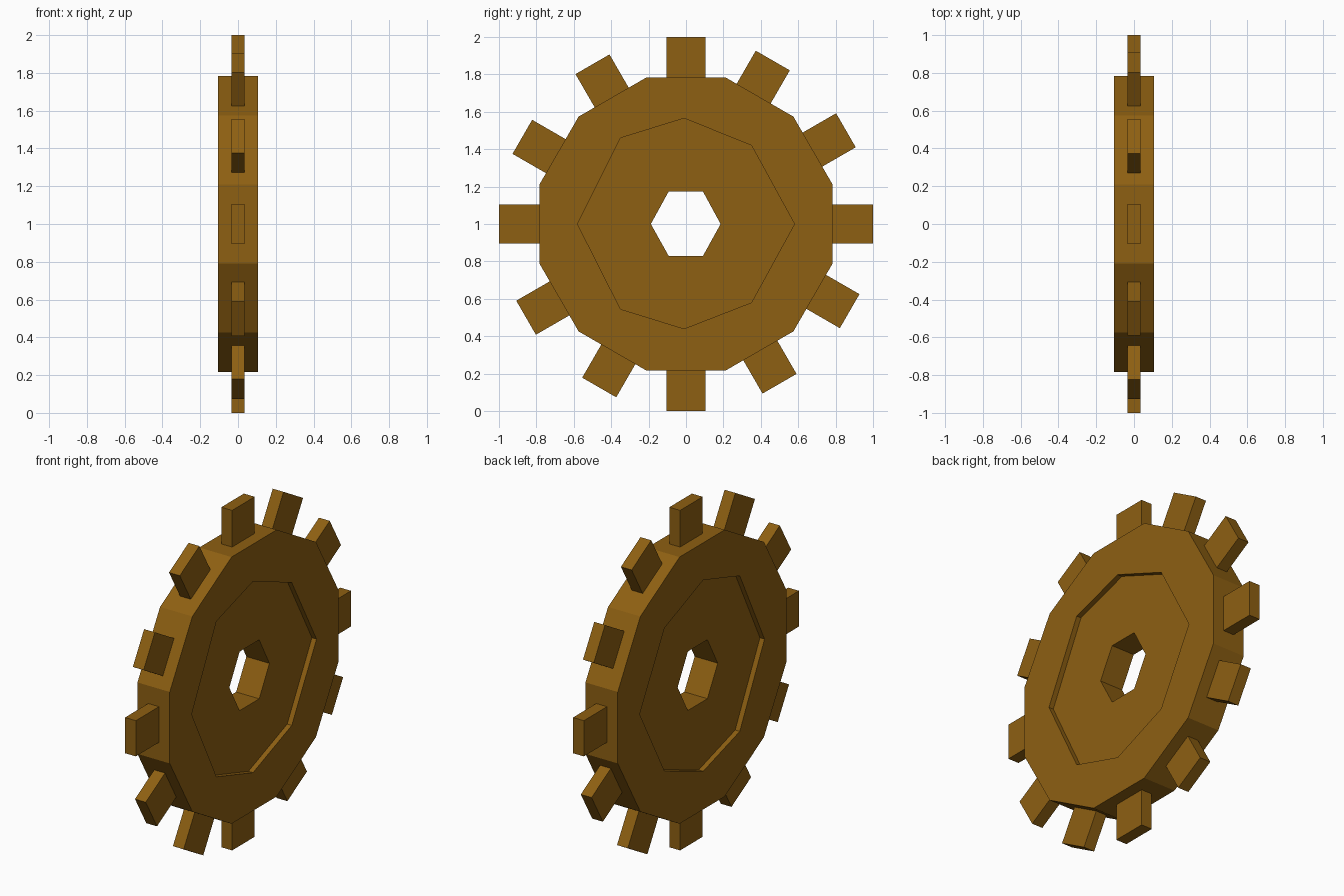
import bpy, bmesh, math
from mathutils import Matrix

if "Cube" in bpy.data.objects:
    bpy.data.objects.remove(bpy.data.objects["Cube"])

brass = bpy.data.materials.new("dark brass")
brass.diffuse_color = (0.27, 0.116, 0.006, 1)
brass.use_nodes = True
brass.node_tree.nodes["Principled BSDF"].inputs["Base Color"].default_value = brass.diffuse_color


def add_object(name, bm):
    bmesh.ops.recalc_face_normals(bm, faces=bm.faces)
    mesh = bpy.data.meshes.new(name)
    bm.to_mesh(mesh)
    bm.free()
    mesh.materials.append(brass)
    obj = bpy.data.objects.new(name, mesh)
    bpy.context.collection.objects.link(obj)
    return obj


def prism(name, outline, x0, x1):
    """Extrude a (y, z) outline along x; z is measured from the axle."""
    bm = bmesh.new()
    a = [bm.verts.new((x0, y, z + 1)) for y, z in outline]
    b = [bm.verts.new((x1, y, z + 1)) for y, z in outline]
    bm.faces.new(a)
    bm.faces.new(b)
    n = len(a)
    for i in range(n):
        j = (i + 1) % n
        bm.faces.new((a[i], a[j], b[j], b[i]))
    return add_object(name, bm)


def ring(count, radius, start):
    return [(radius * math.cos(start + i * math.tau / count),
             radius * math.sin(start + i * math.tau / count)) for i in range(count)]


# Twelve-sided wheel
HALF, DEPTH = 0.105, 0.03
wheel = prism("gear_wheel", ring(12, 0.812, math.radians(15)), -HALF, HALF)

# Slightly uneven eight-sided recess on both faces, hexagonal axle hole
recess = [(-0.01, 0.565), (-0.35, 0.46), (-0.58, 0.0), (-0.35, -0.455),
          (-0.01, -0.56), (0.35, -0.42), (0.58, 0.0), (0.35, 0.42)]
hole = [(0.185, 0), (0.09, 0.175), (-0.092, 0.175),
        (-0.188, 0), (-0.092, -0.172), (0.09, -0.172)]
cutters = [prism("recess_cutter_right", recess, HALF - DEPTH, 0.3),
           prism("recess_cutter_left", recess, -0.3, DEPTH - HALF),
           prism("axle_hole_cutter", hole, -0.5, 0.5)]

bpy.context.view_layer.objects.active = wheel
for cutter in cutters:
    cutter.hide_render = True
    mod = wheel.modifiers.new("cut", 'BOOLEAN')
    mod.operation = 'DIFFERENCE'
    mod.solver = 'EXACT'
    mod.object = cutter
    bpy.ops.object.modifier_apply(modifier=mod.name)
for cutter in cutters:
    bpy.data.objects.remove(cutter)

# Teeth: angle from the top and centre of the outer end (y, z), in opposite pairs
teeth = [(0, 0.0, 1.0), (30, 0.464, 0.874), (60, 0.855, 0.501),
         (90, 1.0, 0.0), (120, 0.875, -0.466), (150, 0.50, -0.854)]
LENGTH = 0.225
bm = bmesh.new()
for angle, y, z in teeth:
    for side in (1, -1):
        a = math.radians(angle)
        cy = side * (y - math.sin(a) * LENGTH / 2)
        cz = side * (z - math.cos(a) * LENGTH / 2)
        bmesh.ops.create_cube(bm, size=1, matrix=(
            Matrix.Translation((0, cy, 1 + cz)) @ Matrix.Rotation(-a, 4, 'X')
            @ Matrix.Diagonal((0.07, 0.21, LENGTH, 1))))
add_object("gear_teeth", bm)
